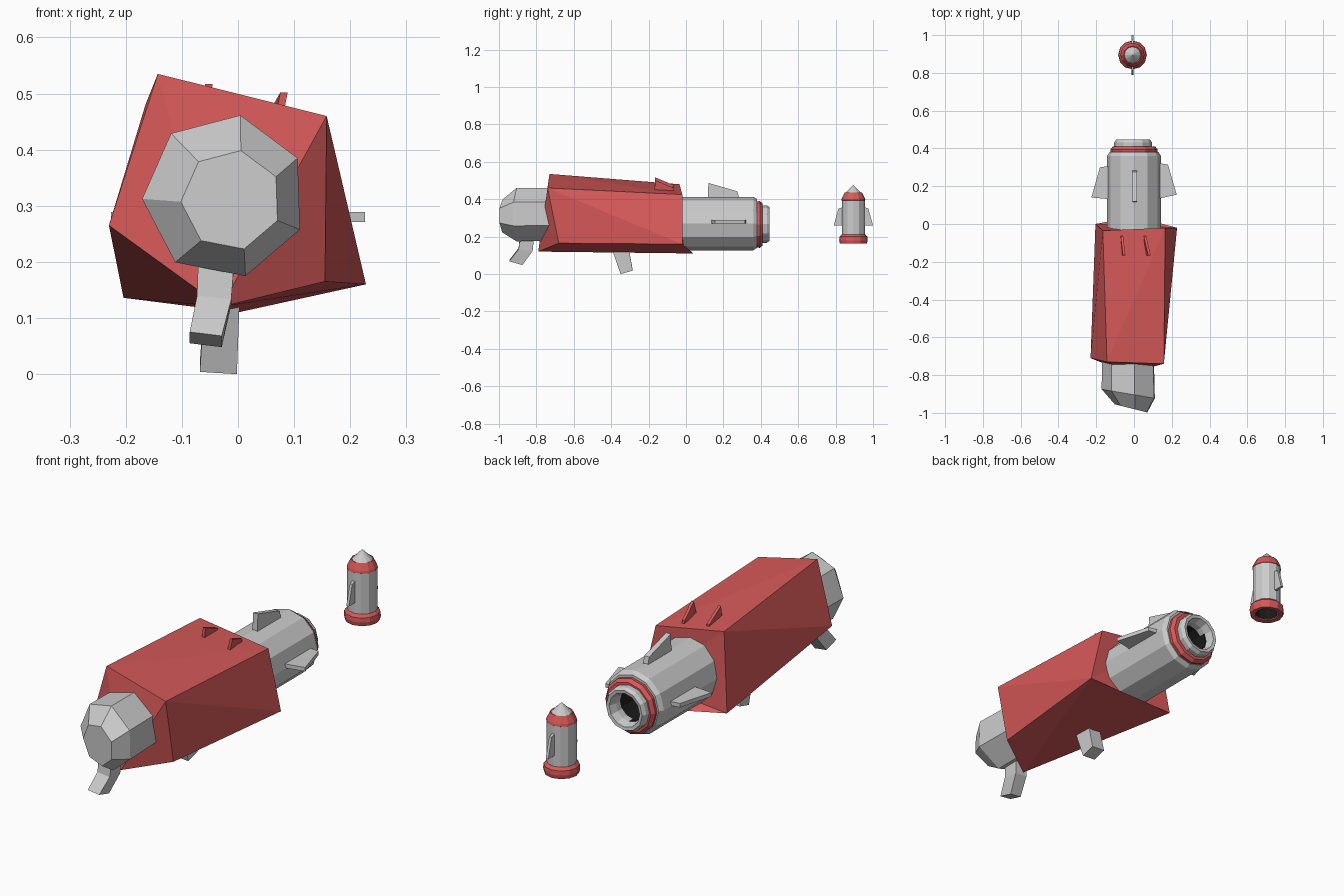
import bpy, bmesh
from math import sin, cos, radians, tau
from mathutils import Vector

if "Cube" in bpy.data.objects:
    bpy.data.objects.remove(bpy.data.objects["Cube"])


def material(name, rgb):
    m = bpy.data.materials.new(name)
    m.diffuse_color = (*rgb, 1)
    m.use_nodes = True
    m.node_tree.nodes["Principled BSDF"].inputs["Base Color"].default_value = m.diffuse_color
    return m


RED = material("red_paint", (0.68, 0.1, 0.1))
DARK = material("dark_bore", (0.01, 0.01, 0.01))


def make(name, verts, faces, mat=None, flip_check=True):
    mesh = bpy.data.meshes.new(name)
    bm = bmesh.new()
    vs = [bm.verts.new(v) for v in verts]
    for f in faces:
        bm.faces.new([vs[i] for i in f])
    if flip_check:
        bmesh.ops.recalc_face_normals(bm, faces=bm.faces)
    bm.to_mesh(mesh)
    bm.free()
    ob = bpy.data.objects.new(name, mesh)
    bpy.context.collection.objects.link(ob)
    if mat:
        mesh.materials.append(mat)
    return ob


def loft(name, rings, mat=None, loop=False, caps=(True, True)):
    """Skin equal-sized rings; loop joins the last ring to the first."""
    n, k = len(rings[0]), len(rings)
    faces = []
    for r in range(k if loop else k - 1):
        a, b = r * n, (r + 1) % k * n
        for i in range(n):
            j = (i + 1) % n
            faces.append((a + i, a + j, b + j, b + i))
    if not loop:
        if caps[0]:
            faces.append(tuple(range(n)))
        if caps[1]:
            faces.append(tuple(range((k - 1) * n, k * n)))
    return make(name, [p for r in rings for p in r], faces, mat)


def circle(c, r, axis, n=12, phase=0.0, tilt=0.0):
    pts = []
    for i in range(n):
        a = phase + tau * i / n
        u, v = r * cos(a), r * sin(a)
        pts.append((c[0] + u, c[1] + tilt * u, c[2] + v) if axis == 'Y'
                   else (c[0] + u, c[1] + v, c[2]))
    return pts


def lathe(name, profile, base, axis, mat=None, **kw):
    d = Vector((0, 1, 0)) if axis == 'Y' else Vector((0, 0, 1))
    return loft(name, [circle(Vector(base) + d * h, r, axis) for r, h in profile], mat, **kw)


def plate(name, pts, thick, mat=None):
    t = Vector(thick) / 2
    return loft(name, [[Vector(p) - t for p in pts], [Vector(p) + t for p in pts]], mat)


# Twisted five-sided body, with its own face diagonals
front = [(-.143, -.73, .535), (.158, -.74, .46), (.155, -.68, .165),
         (-.03, -.79, .12), (-.23, -.71, .265)]
back = [(-.165, -.035, .48), (.165, -.02, .425), (.228, -.02, .16),
        (0, .04, .11), (-.204, 0, .136)]
make("body", front + back, [
    (0, 1, 3), (0, 3, 4), (1, 2, 3),
    (0, 1, 6), (0, 6, 5),
    (1, 2, 7), (1, 7, 6),
    (2, 3, 7), (3, 8, 7),
    (3, 4, 9), (3, 9, 8),
    (4, 0, 5), (4, 5, 9),
    (5, 6, 7), (5, 7, 9), (7, 8, 9)], RED)

# Tilted seven-sided nose
ph = radians(79)
loft("nose", [circle(c, r, 'Y', 7, ph, t) for c, r, t in (
    ((-.027, -.66, .318), .143, 0),
    ((-.024, -.90, .317), .147, -.17),
    ((-.012, -.977, .31), .09, -.25))])

# Grips under the nose and body
loft("front_grip", [
    [(x0, y0, z0), (x1, y0, z0 - .007), (x1, y1, z1 - .007), (x0, y1, z1)]
    for x0, x1, y0, y1, z0, z1 in (
        (-.07, -.005, -.885, -.81, .23, .23),
        (-.073, -.012, -.895, -.82, .14, .13),
        (-.086, -.029, -.945, -.875, .075, .055))])
loft("rear_grip", [
    [(-.058, -.405, .16), (.004, -.405, .16), (.004, -.31, .16), (-.058, -.31, .16)],
    [(-.068, -.35, .004), (-.002, -.35, 0), (-.002, -.285, .018), (-.068, -.285, .022)]])

# Rear tube with red collar, open lip and dark bore
C = (0, 0, .27)
lathe("rear_tube", [(.143, -.09), (.143, .36), (.13, .38), (.075, .38), (.075, .1)], C, 'Y')
lathe("tube_collar", [(.095, .37), (.122, .372), (.125, .395), (.112, .41), (.095, .41)],
      (0, 0, .265), 'Y', RED, loop=True)
lathe("tube_lip", [(.1, .38), (.1, .432), (.09, .447), (.076, .445), (.066, .41), (.066, .38)],
      (-.005, 0, .267), 'Y', loop=True)
lathe("tube_bore", [(.072, .41), (.068, .405), (.068, .12)], C, 'Y', DARK, caps=(False, True))

# Tube fins: one on top, one on each side
plate("top_fin", [(.003, .115, .38), (.003, .12, .487), (.003, .275, .442), (.003, .29, .38)],
      (.024, 0, 0))
for s, side, dy in ((-1, "left", 0), (1, "right", .015)):
    plate(side + "_fin", [(s * .11, .13, .28), (s * .226, .14 + dy, .28),
                          (s * .18, .3 + dy, .28), (s * .11, .31 + dy, .28)], (0, 0, .018))

# Two wedge sights on the body
for name, x, lean, top in (("left_sight", -.06, .008, .517), ("right_sight", .066, .016, .502)):
    plate(name, [(x, -.17, .42), (x + lean, -.165, top),
                 (x - lean / 2, -.065, top - .042), (x - lean / 2, -.06, .4)], (.013, 0, 0), RED)

# Standing rocket
R = (-.008, .895, 0)
lathe("rocket_body", [(.05, .3), (.05, .175), (.062, .2), (.062, .4), (.04, .43)], R, 'Z')
lathe("rocket_base", [(.051, .165), (.072, .163), (.076, .18), (.074, .2), (.062, .212), (.051, .2)],
      R, 'Z', RED, loop=True)
lathe("rocket_band", [(.055, .39), (.064, .395), (.062, .405), (.047, .435), (.036, .43)],
      R, 'Z', RED, loop=True)
lathe("rocket_tip", [(.046, .43), (.001, .475)], R, 'Z')
lathe("rocket_bore", [(.049, .168), (.049, .29)], R, 'Z', DARK, caps=(False, True))
for s, side in ((-1, "front"), (1, "back")):
    y = R[1]
    plate("rocket_fin_" + side, [(R[0], y + s * .05, .26), (R[0], y + s * .105, .26),
                                 (R[0], y + s * .08, .35), (R[0], y + s * .05, .36)],
          (.012, 0, 0))
